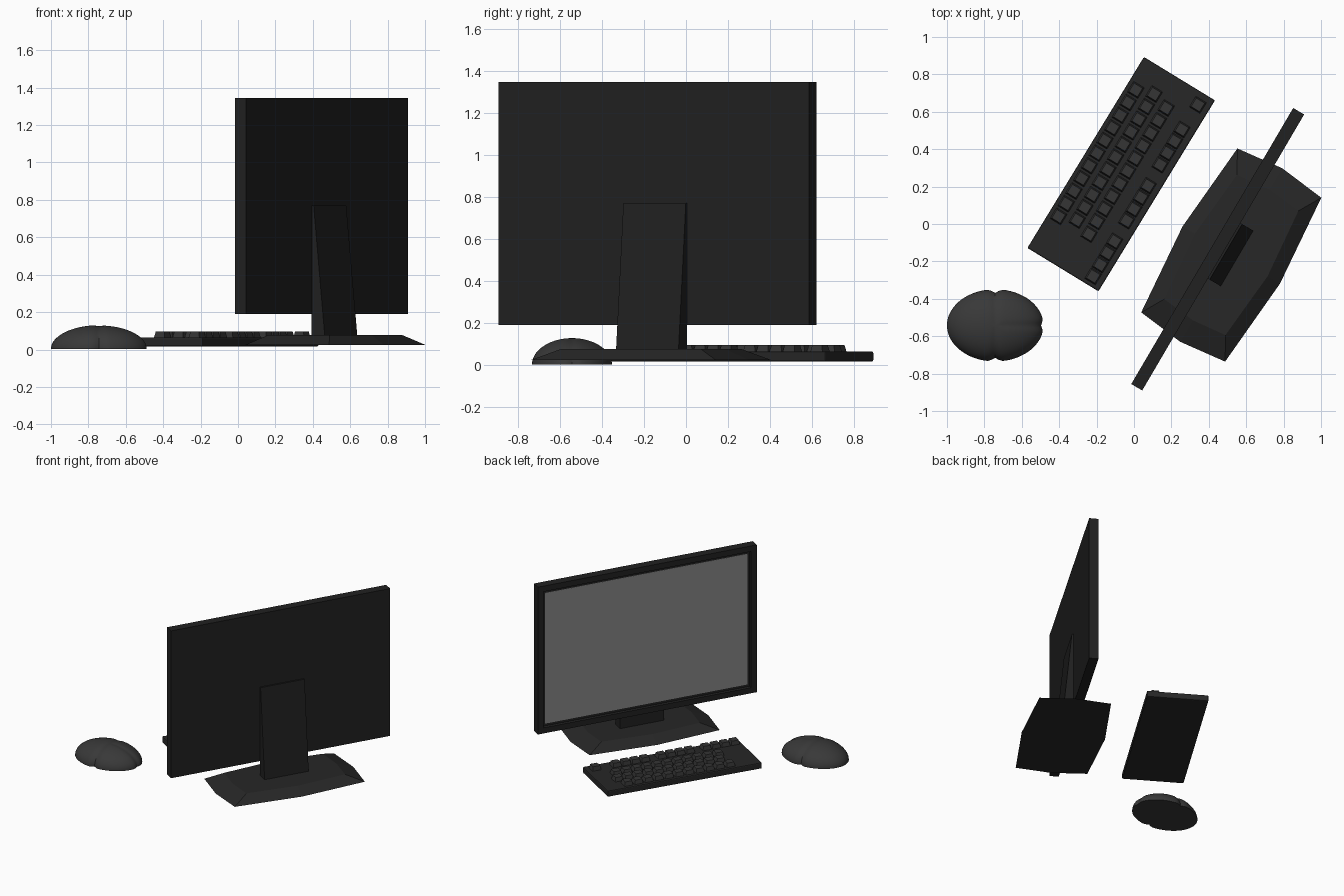
import bpy, bmesh
from math import radians, exp
from mathutils import Matrix

if "Cube" in bpy.data.objects:
    bpy.data.objects.remove(bpy.data.objects["Cube"])


def material(name, g):
    m = bpy.data.materials.new(name)
    m.diffuse_color = (g, g, g, 1)
    m.use_nodes = True
    m.node_tree.nodes["Principled BSDF"].inputs["Base Color"].default_value = m.diffuse_color
    return m


CASE = material("case_black", 0.015)
BOARD = material("board_black", 0.02)
KEYCAP = material("key_grey", 0.035)
MOUSE = material("mouse_grey", 0.04)
SCREEN = material("screen_grey", 0.25)


def finish(bm, name, mat, loc=(0, 0, 0), angle=0):
    bmesh.ops.recalc_face_normals(bm, faces=bm.faces)
    me = bpy.data.meshes.new(name)
    bm.to_mesh(me)
    bm.free()
    me.materials.append(mat)
    ob = bpy.data.objects.new(name, me)
    ob.location = loc
    ob.rotation_euler.z = radians(angle)
    bpy.context.collection.objects.link(ob)
    return ob


def box(bm, centre, size):
    mat = Matrix.Translation(centre) @ Matrix.Diagonal((*size, 1))
    return bmesh.ops.create_cube(bm, size=1, matrix=mat)["verts"]


def loft(bm, lower, upper):
    """Closed solid between two matching rings of 3D points."""
    a = [bm.verts.new(p) for p in lower]
    b = [bm.verts.new(p) for p in upper]
    bm.faces.new(a)
    bm.faces.new(b)
    n = len(a)
    for i in range(n):
        j = (i + 1) % n
        bm.faces.new((a[i], a[j], b[j], b[i]))


TURN = 59.6          # heading of the monitor and its stand
BASE = (0.52, -0.166, 0)

# Monitor casing with recessed front (local +y faces the keyboard)
W, T, H = 1.711, 0.068, 1.155
MON = (0.4475, -0.135, 0.19 + H / 2)
bm = bmesh.new()
box(bm, (0, 0, 0), (W, T, H))
bm.faces.ensure_lookup_table()
front = [max(bm.faces, key=lambda f: f.calc_center_median().y)]
bmesh.ops.inset_region(bm, faces=front, thickness=0.062)
bmesh.ops.inset_region(bm, faces=front, thickness=0.004, depth=-0.02)
finish(bm, "monitor_case", CASE, MON, TURN)

# Screen panel
bm = bmesh.new()
box(bm, (0, T / 2 - 0.021, 0), (W - 0.13, 0.006, H - 0.13))
finish(bm, "screen", SCREEN, MON, TURN)


# Stand foot: bowed outline with sloping rim
def foot_ring(a, b, mid_x, mid_y, z):
    return [(a, b, z), (0, mid_y, z), (-a, b, z), (-mid_x, 0, z),
            (-a, -b, z), (0, -mid_y, z), (a, -b, z), (mid_x, 0, z)]


bm = bmesh.new()
loft(bm, foot_ring(0.508, 0.26, 0.538, 0.302, 0.025),
     foot_ring(0.385, 0.19, 0.405, 0.225, 0.077))
finish(bm, "stand_foot", BOARD, BASE, TURN)


# Stand neck: wedge leaning onto the back of the monitor
def neck_ring(back, z):
    return [(-0.172, 0.046, z), (0.172, 0.046, z), (0.172, back, z), (-0.172, back, z)]


bm = bmesh.new()
loft(bm, neck_ring(-0.037, 0.06), neck_ring(0.033, 0.77))
finish(bm, "stand_neck", CASE, BASE, TURN)

# Keyboard body
KB, KB_TURN = (-0.0685, 0.2665, 0), 58.6
bm = bmesh.new()
box(bm, (0, 0, 0.041), (1.196, 0.445, 0.048))
bmesh.ops.bevel(bm, geom=bm.edges[:], offset=0.007, segments=2, profile=0.5, affect='EDGES')
finish(bm, "keyboard_body", BOARD, KB, KB_TURN)

# Keys: (first x, last x, y, count) for each run
runs = [(0.425, -0.367, 0.168, 11), (0.457, -0.332, 0.073, 11),
        (0.427, -0.363, -0.021, 11), (0.53, 0.53, -0.157, 1),
        (0.373, 0.152, -0.152, 4), (0.022, -0.197, -0.155, 4),
        (-0.325, -0.544, -0.157, 4)]
bm = bmesh.new()
for x0, x1, y, n in runs:
    for i in range(n):
        x = x0 + (x1 - x0) * i / max(n - 1, 1)
        for v in box(bm, (x, y, 0.079), (0.068, 0.068, 0.034)):
            if v.co.z > 0.079:      # taper the cap
                v.co.x = x + (v.co.x - x) * 0.78
                v.co.y = y + (v.co.y - y) * 0.78
finish(bm, "keys", KEYCAP, KB, KB_TURN)

# Mouse: half ellipsoid with grooves separating palm rest and two buttons
bm = bmesh.new()
bmesh.ops.create_uvsphere(bm, u_segments=80, v_segments=40, radius=1)
bmesh.ops.bisect_plane(bm, geom=bm.verts[:] + bm.edges[:] + bm.faces[:],
                       plane_co=(0, 0, 0), plane_no=(0, 0, 1), clear_inner=True)
bmesh.ops.holes_fill(bm, edges=[e for e in bm.edges if e.is_boundary], sides=0)
for v in bm.verts:
    x, y, z = v.co
    groove = exp(-(x / 0.085) ** 2)
    if x > 0:
        groove = max(groove, 0.5 * exp(-(y / 0.1) ** 2))
    k = 1 - 0.1 * groove * (1 - 0.6 * z)
    v.co = (x * k * 0.258, y * k * 0.193, z * k * 0.127 + 0.003)
mouse = finish(bm, "mouse", MOUSE, (-0.742, -0.542, 0))
bpy.context.view_layer.objects.active = mouse
mouse.select_set(True)
bpy.ops.object.shade_smooth_by_angle(angle=radians(30))
